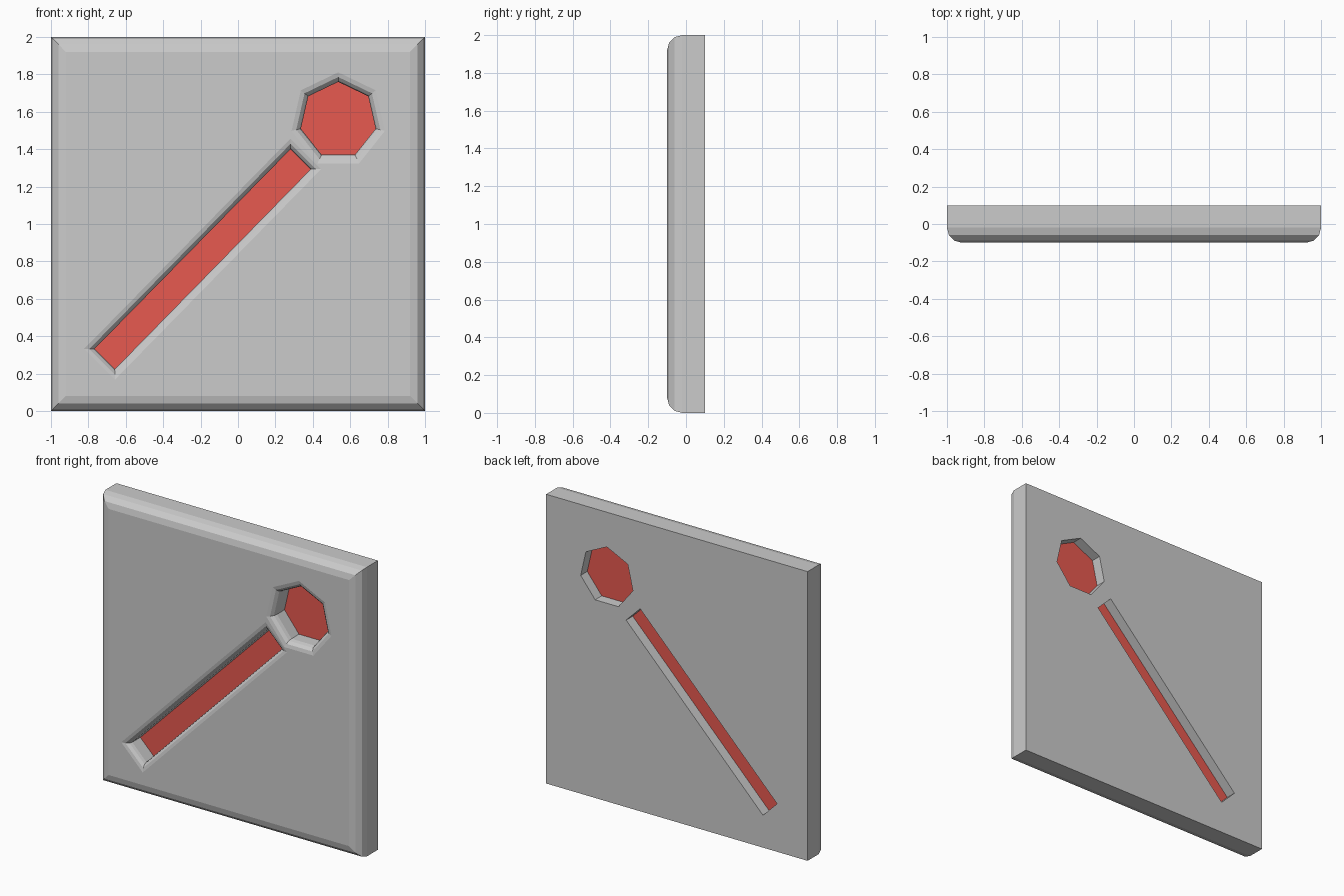
import bpy, bmesh, math
from mathutils import Vector

if "Cube" in bpy.data.objects:
    bpy.data.objects.remove(bpy.data.objects["Cube"])

BACK, FRONT, PANEL = 0.1, -0.1, 0.028


def offset(poly, d):
    """Grow a counter-clockwise polygon outward by d with mitred corners."""
    out = []
    for i, p in enumerate(poly):
        e1 = (p - poly[i - 1]).normalized()
        e2 = (poly[(i + 1) % len(poly)] - p).normalized()
        n1, n2 = Vector((e1.y, -e1.x)), Vector((e2.y, -e2.x))
        out.append(p + (n1 + n2) * d / (1 + n1.dot(n2)))
    return out


def rings(bm, poly, radius, sign):
    """Straight wall from the back, rounded over at the front; returns end edges."""
    steps = [(0, BACK)]
    for k in range(4):
        a = math.radians(30 * k)
        steps.append((sign * radius * (1 - math.cos(a)),
                      FRONT + radius * (1 - math.sin(a))))
    loops = [[bm.verts.new((p.x, y, p.y)) for p in offset(poly, d)] for d, y in steps]
    n = len(poly)
    for a, b in zip(loops, loops[1:]):
        for i in range(n):
            j = (i + 1) % n
            bm.faces.new((a[i], a[j], b[j], b[i]))
    return [[bm.edges.get((l[i], l[(i + 1) % n])) for i in range(n)]
            for l in (loops[0], loops[-1])]


def finish(bm, name):
    me = bpy.data.meshes.new(name)
    bm.to_mesh(me)
    bm.free()
    ob = bpy.data.objects.new(name, me)
    bpy.context.collection.objects.link(ob)
    return ob


# Outlines in the x-z plane
square = [Vector(p) for p in ((-1, 0), (1, 0), (1, 2), (-1, 2))]
slot = [Vector(p) for p in ((-0.767, 0.332), (-0.659, 0.224), (0.388, 1.293), (0.281, 1.40))]
heptagon = [Vector((0.536 + 0.205 * math.cos(a), 1.555 + 0.205 * math.sin(a)))
            for a in (math.pi / 2 + i * math.tau / 7 for i in range(7))]

# Plate with rounded front edges and two through holes
bm = bmesh.new()
back, front = [], []
for poly, radius, sign in ((square, 0.08, -1), (slot, 0.04, 1), (heptagon, 0.046, 1)):
    b, f = rings(bm, poly, radius, sign)
    back += b
    front += f
for edges, ny in ((back, 1), (front, -1)):
    bmesh.ops.triangle_fill(bm, edges=edges, use_beauty=True, normal=(0, ny, 0))
bmesh.ops.recalc_face_normals(bm, faces=bm.faces)
finish(bm, "plate")

# Red panels set inside the holes
red = bpy.data.materials.new("red")
red.diffuse_color = (0.8, 0.1, 0.08, 1)
red.use_nodes = True
red.node_tree.nodes["Principled BSDF"].inputs["Base Color"].default_value = red.diffuse_color
for name, poly in (("slot_panel", slot), ("heptagon_panel", heptagon)):
    bm = bmesh.new()
    bm.faces.new([bm.verts.new((p.x, PANEL, p.y)) for p in poly])
    finish(bm, name).data.materials.append(red)
